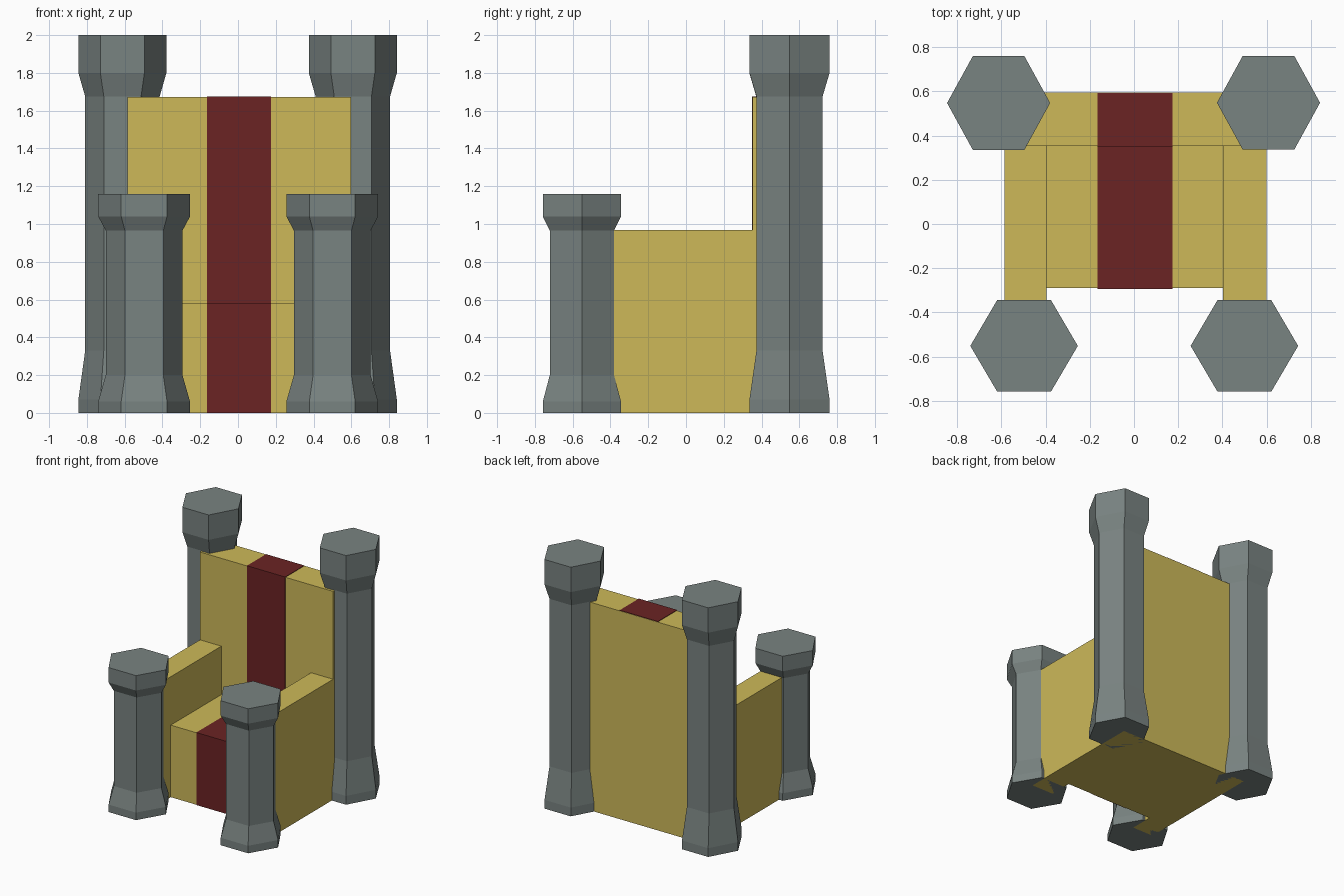
import bpy, bmesh, math

if "Cube" in bpy.data.objects:
    bpy.data.objects.remove(bpy.data.objects["Cube"])


def material(name, rgb):
    lin = [((c / 255 + 0.055) / 1.055) ** 2.4 for c in rgb]
    m = bpy.data.materials.new(name)
    m.diffuse_color = (*lin, 1)
    m.use_nodes = True
    m.node_tree.nodes["Principled BSDF"].inputs["Base Color"].default_value = m.diffuse_color
    return m


stone = material("grey_stone", (121, 131, 129))
gold = material("gold", (205, 185, 89))
red = material("dark_red", (107, 35, 36))


def finish(name, bm, mat):
    bmesh.ops.recalc_face_normals(bm, faces=bm.faces)
    me = bpy.data.meshes.new(name)
    bm.to_mesh(me)
    bm.free()
    me.materials.append(mat)
    ob = bpy.data.objects.new(name, me)
    bpy.context.collection.objects.link(ob)
    return ob


def box(name, x0, x1, y0, y1, z0, z1, mat):
    bm = bmesh.new()
    bmesh.ops.create_cube(bm, size=1)
    for v in bm.verts:
        v.co = (x1 if v.co.x > 0 else x0, y1 if v.co.y > 0 else y0, z1 if v.co.z > 0 else z0)
    return finish(name, bm, mat)


def pillar(name, cx, cy, profile):
    """Six-sided column; profile rows are (x radius, y half width, z)."""
    bm = bmesh.new()
    rings = []
    for rx, hy, z in profile:
        ry = hy / math.sin(math.pi / 3)
        rings.append([bm.verts.new((cx + rx * math.cos(i * math.pi / 3),
                                    cy + ry * math.sin(i * math.pi / 3), z)) for i in range(6)])
    for a, b in zip(rings, rings[1:]):
        for i in range(6):
            j = (i + 1) % 6
            bm.faces.new((a[i], a[j], b[j], b[i]))
    bm.faces.new(rings[0])
    bm.faces.new(rings[-1])
    return finish(name, bm, stone)


# Corner pillars: flared foot, straight shaft, flared cap
back = [(0.233, 0.212, 0), (0.233, 0.212, 0.07), (0.197, 0.175, 0.33),
        (0.197, 0.175, 1.675), (0.233, 0.212, 1.80), (0.233, 0.212, 2.0)]
front = [(0.243, 0.207, 0), (0.243, 0.207, 0.06), (0.203, 0.17, 0.20),
         (0.203, 0.17, 0.965), (0.243, 0.207, 1.04), (0.243, 0.207, 1.16)]
pillar("back_pillar_left", -0.612, 0.547, back)
pillar("back_pillar_right", 0.608, 0.548, back)
pillar("front_pillar_left", -0.497, -0.551, front)
pillar("front_pillar_right", 0.499, -0.551, front)

# Backrest, seat and arms
box("backrest", -0.585, 0.598, 0.353, 0.595, 0, 1.672, gold)
box("seat", -0.395, 0.402, -0.289, 0.353, 0, 0.578, gold)
box("arm_left", -0.585, -0.395, -0.48, 0.353, 0, 0.967, gold)
box("arm_right", 0.402, 0.598, -0.48, 0.353, 0, 0.967, gold)

# Thin runner draped over the backrest and seat
t = 0.004
path = [(-0.289, 0), (-0.289, 0.578), (0.353, 0.578), (0.353, 1.672), (0.592, 1.672)]
shift = [(-t, 0), (-t, t), (-t, t), (-t, t), (0, t)]
outer = [(y + dy, z + dz) for (y, z), (dy, dz) in zip(path, shift)]
bm = bmesh.new()
sides = [[[bm.verts.new((x, y, z)) for y, z in p] for p in (path, outer)] for x in (-0.165, 0.174)]
(li, lo), (ri, ro) = sides
for i in range(len(path) - 1):
    for a, b in ((li, ri), (lo, ro), (li, lo), (ri, ro)):
        bm.faces.new((a[i], a[i + 1], b[i + 1], b[i]))
for i in (0, -1):
    bm.faces.new((li[i], lo[i], ro[i], ri[i]))
finish("runner", bm, red)
